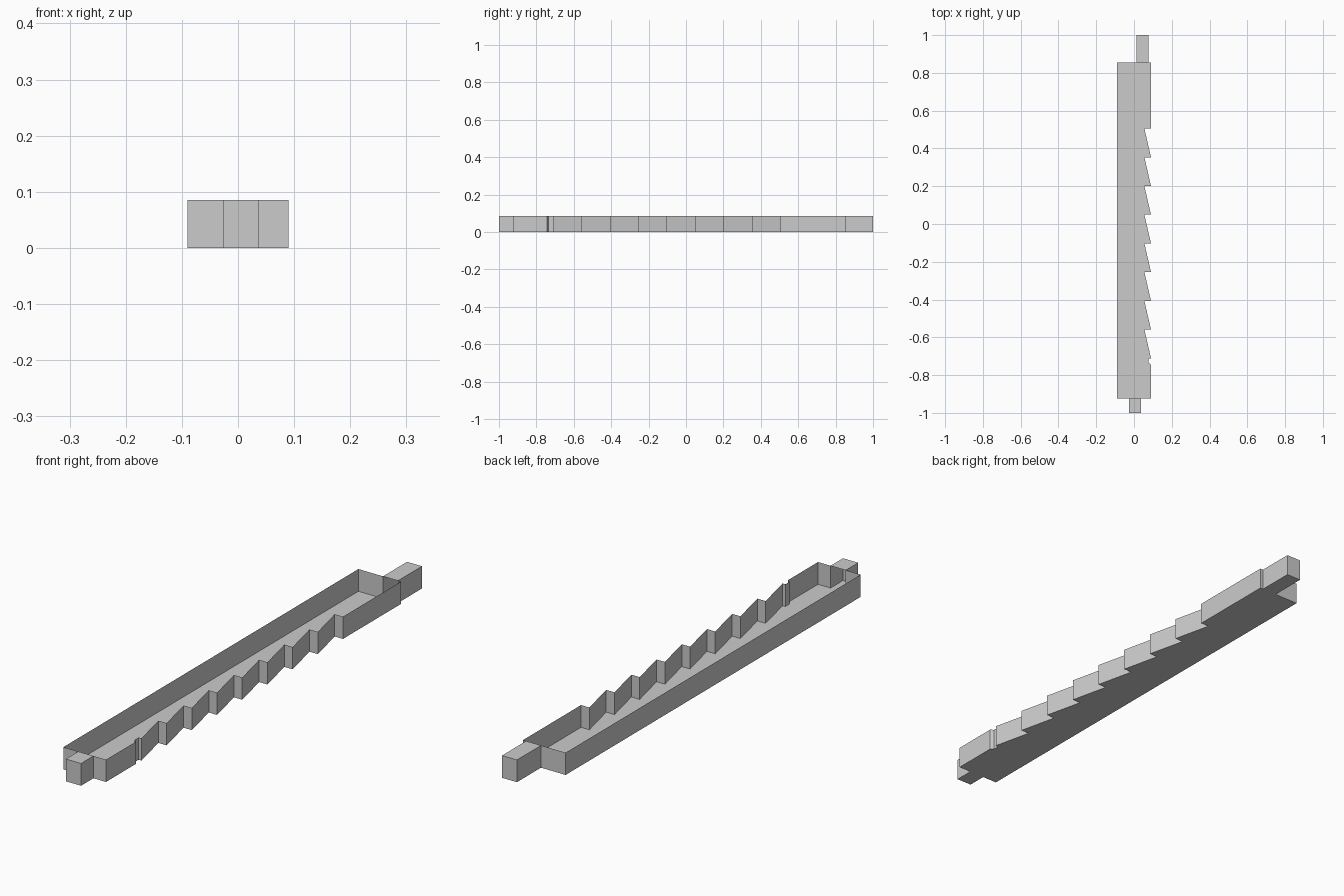
import bpy
import bmesh

cube = bpy.data.objects.get("Cube")
if cube:
    bpy.data.objects.remove(cube, do_unlink=True)

HALF = 0.09            # half width of the tray
HEIGHT = 0.085
FRONT, BACK = -0.925, 0.855
FRONT_TAB = (-0.027, 0.037)
BACK_TAB = (0.014, 0.077)
VALLEY = 0.055         # depth of the tooth notches
TEETH, FIRST, PITCH = 8, 0.505, 0.152

grey = bpy.data.materials.new("plain grey")
grey.use_nodes = True
colour = (0.6, 0.6, 0.6, 1)
grey.diffuse_color = colour
grey.node_tree.nodes["Principled BSDF"].inputs["Base Color"].default_value = colour


def finish(bm, name):
    mesh = bpy.data.meshes.new(name)
    bm.to_mesh(mesh)
    bm.free()
    mesh.materials.append(grey)
    obj = bpy.data.objects.new(name, mesh)
    bpy.context.collection.objects.link(obj)
    return obj


# Serrated edge, from the back notch to the front
serration = []
for i in range(TEETH):
    y = FIRST - i * PITCH
    serration += [(HALF, y), (VALLEY, y)]
tip = FIRST - TEETH * PITCH
serration += [(HALF, tip), (0.078, tip), (0.078, tip - 0.025), (HALF, tip - 0.033)]

# Tray outline including both end tabs
outline = [(-HALF, FRONT), (FRONT_TAB[0], FRONT), (FRONT_TAB[0], -1),
           (FRONT_TAB[1], -1), (FRONT_TAB[1], FRONT), (HALF, FRONT)]
outline += serration[::-1]
outline += [(HALF, BACK), (BACK_TAB[1], BACK), (BACK_TAB[1], 1),
            (BACK_TAB[0], 1), (BACK_TAB[0], BACK), (-HALF, BACK)]

# Open tray: floor and thin walls
bm = bmesh.new()
low = [bm.verts.new((x, y, 0)) for x, y in outline]
high = [bm.verts.new((x, y, HEIGHT)) for x, y in outline]
bm.faces.new(low[::-1])
for i in range(len(low)):
    j = (i + 1) % len(low)
    bm.faces.new((low[i], low[j], high[j], high[i]))
finish(bm, "serrated_tray")


# Roofs closing the end tabs
def tab_roof(name, xs, y0, y1):
    bm = bmesh.new()
    corners = [(xs[0], y0), (xs[1], y0), (xs[1], y1), (xs[0], y1)]
    bm.faces.new([bm.verts.new((x, y, HEIGHT)) for x, y in corners])
    finish(bm, name)


tab_roof("front_tab_roof", FRONT_TAB, -1, FRONT)
tab_roof("back_tab_roof", BACK_TAB, BACK, 1)
